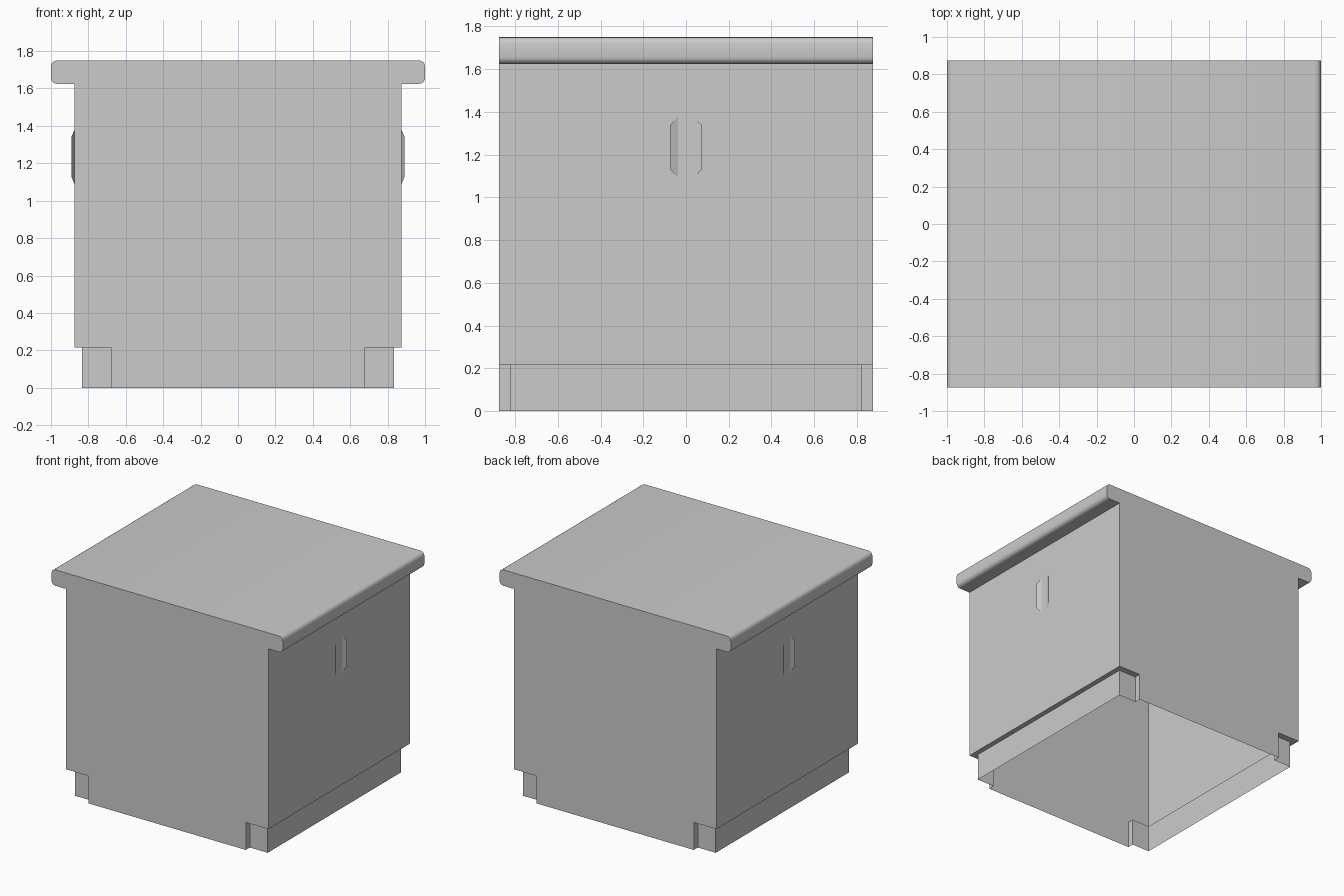
import bpy, bmesh, math

if "Cube" in bpy.data.objects:
    bpy.data.objects.remove(bpy.data.objects["Cube"])

D = 0.875            # half depth
W, TW = 0.875, 1.0   # half width of body and top
KX, KY = 0.835, 0.825  # recessed toe-kick
PX, KZ = 0.68, 0.215   # front panel half width at the floor, kick height
Z1, Z2, R = 1.625, 1.75, 0.032


def make_object(name, bm):
    mesh = bpy.data.meshes.new(name)
    bm.to_mesh(mesh)
    bm.free()
    ob = bpy.data.objects.new(name, mesh)
    bpy.context.collection.objects.link(ob)
    bpy.ops.object.select_all(action='DESELECT')
    ob.select_set(True)
    bpy.context.view_layer.objects.active = ob
    bpy.ops.object.shade_smooth_by_angle(angle=math.radians(35))
    return ob


def face(bm, pts):
    return bm.faces.new([bm.verts.new(p) for p in pts])


def arc(cx, cz, start, n=4):
    return [(cx + R * math.cos(math.radians(start + 90 * i / n)),
             cz + R * math.sin(math.radians(start + 90 * i / n))) for i in range(n + 1)]


# Cabinet shell: body and rounded top as one profile running front to back
right = [(W, KZ), (W, Z1)] + arc(TW - R, Z1 + R, -90) + arc(TW - R, Z2 - R, 0)
profile = right + [(-x, z) for x, z in reversed(right)]
bm = bmesh.new()
for (xa, za), (xb, zb) in zip(profile, profile[1:]):
    face(bm, [(xa, -D, za), (xa, D, za), (xb, D, zb), (xb, -D, zb)])

# Front and back panels, reaching the floor between the corner notches
outline = profile + [(-KX, KZ), (-PX, KZ), (-PX, 0), (PX, 0), (PX, KZ), (KX, KZ)]
for s in (-1, 1):
    face(bm, [(x, s * D, z) for x, z in outline])

# Recessed kick boards, ledges and corner notches
for sx in (-1, 1):
    k, w, p = sx * KX, sx * W, sx * PX
    face(bm, [(k, -KY, 0), (k, KY, 0), (k, KY, KZ), (k, -KY, KZ)])
    face(bm, [(k, -D, KZ), (k, -KY, KZ), (k, KY, KZ), (k, D, KZ), (w, D, KZ), (w, -D, KZ)])
    for sy in (-1, 1):
        y, d = sy * KY, sy * D
        face(bm, [(p, y, 0), (k, y, 0), (k, y, KZ), (p, y, KZ)])
        face(bm, [(p, y, 0), (p, d, 0), (p, d, KZ), (p, y, KZ)])
        face(bm, [(p, y, KZ), (k, y, KZ), (k, d, KZ), (p, d, KZ)])
bmesh.ops.remove_doubles(bm, verts=bm.verts, dist=1e-4)
bmesh.ops.recalc_face_normals(bm, faces=bm.faces)
make_object("cabinet_shell", bm)

# Side grips: two thin flaps flaring out from each side panel
for sx, side in ((1, "right"), (-1, "left")):
    bm = bmesh.new()
    for sy in (-1, 1):
        f = face(bm, [(sx * W, sy * 0.037, 1.09), (sx * 0.891, sy * 0.073, 1.13),
                      (sx * 0.891, sy * 0.073, 1.34), (sx * W, sy * 0.037, 1.377)])
        f.normal_update()
        if f.normal.x * sx < 0:
            f.normal_flip()
    make_object(side + "_grip", bm)
